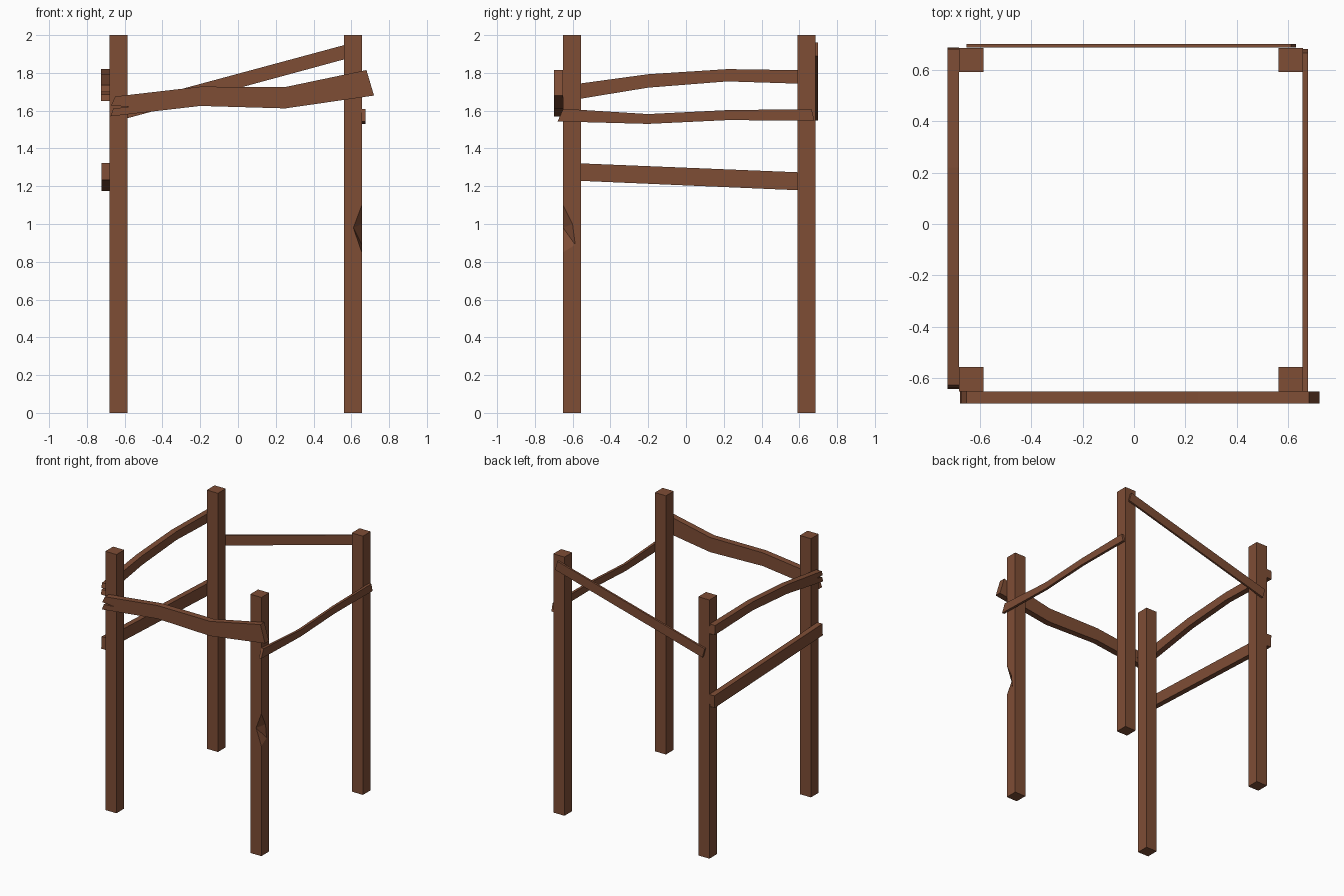
import bpy
import bmesh

cube = bpy.data.objects.get("Cube")
if cube:
    bpy.data.objects.remove(cube, do_unlink=True)

wood = bpy.data.materials.new("brown wood")
wood.use_nodes = True
colour = (0.21, 0.075, 0.036, 1)
wood.diffuse_color = colour
wood.node_tree.nodes["Principled BSDF"].inputs["Base Color"].default_value = colour


def make(name, bm):
    bmesh.ops.recalc_face_normals(bm, faces=bm.faces)
    mesh = bpy.data.meshes.new(name)
    bm.to_mesh(mesh)
    bm.free()
    mesh.materials.append(wood)
    obj = bpy.data.objects.new(name, mesh)
    bpy.context.collection.objects.link(obj)
    return obj


def post(name, x, y, size=0.095, height=2.0):
    bm = bmesh.new()
    bmesh.ops.create_cube(bm, size=1)
    bmesh.ops.scale(bm, vec=(size, size, height), verts=bm.verts)
    bmesh.ops.translate(bm, vec=(x, y, height / 2), verts=bm.verts)
    make(name, bm)


def chipped_post(name, x, y, size=0.095, height=2.0):
    """Post with a chip hacked out of its outer front corner."""
    bm = bmesh.new()
    h = size / 2
    corners = [(-h, -h), (h, -h), (h, h), (-h, h)]
    a, b, c, d = [bm.verts.new((x + i, y + j, 0)) for i, j in corners]
    e, f, g, k = [bm.verts.new((x + i, y + j, height)) for i, j in corners]
    top = bm.verts.new((x + h, y - h, 1.1))
    low = bm.verts.new((x + h, y - h, 0.85))
    front = bm.verts.new((x + h - 0.045, y - h, 0.98))
    side_up = bm.verts.new((x + h, y - h + 0.05, 1.0))
    side_low = bm.verts.new((x + h, y - h + 0.064, 0.89))
    for loop in ([a, b, low, front, top, f, e],
                 [b, c, g, f, top, side_up, side_low, low],
                 [c, d, k, g], [d, a, e, k], [a, b, c, d], [e, f, g, k],
                 [top, front, side_up], [front, side_low, side_up],
                 [front, low, side_low]):
        bm.faces.new(loop)
    make(name, bm)


def rail(name, axis, outline, start, end):
    """Plank: side outline (run, z) given thickness from start to end."""
    bm = bmesh.new()

    def place(run, z, depth):
        return (run, depth, z) if axis == "x" else (depth, run, z)

    face = bm.faces.new([bm.verts.new(place(r, z, start)) for r, z in outline])
    moved = bmesh.ops.extrude_face_region(bm, geom=[face], use_keep_orig=True)
    verts = [v for v in moved["geom"] if isinstance(v, bmesh.types.BMVert)]
    bmesh.ops.translate(bm, vec=place(0, 0, end - start), verts=verts)
    make(name, bm)


# Four corner posts
post("front_right_post", -0.632, -0.603)
post("back_right_post", -0.632, 0.637)
post("back_left_post", 0.608, 0.637)
chipped_post("front_left_post", 0.608, -0.603)

# Front rail, crooked with a split end
rail("front_rail", "x",
     [(-0.65, 1.675), (-0.2, 1.727), (0.25, 1.725), (0.68, 1.815),
      (0.72, 1.68), (0.25, 1.612), (-0.2, 1.625), (-0.675, 1.57),
      (-0.66, 1.612), (-0.57, 1.62), (-0.672, 1.627)], -0.698, -0.65)

# Back rail, thin and sloping
rail("back_rail", "x",
     [(-0.65, 1.62), (0.61, 1.96), (0.63, 1.89), (-0.63, 1.548)], 0.685, 0.7)

# Left rail, thin and wavy
rail("left_rail", "y",
     [(-0.65, 1.61), (-0.2, 1.582), (0.22, 1.603), (0.665, 1.608),
      (0.68, 1.547), (0.22, 1.55), (-0.2, 1.53), (-0.68, 1.543)], 0.655, 0.675)

# Right rails: bowed upper one with a split end, straight lower one
rail("right_upper_rail", "y",
     [(-0.625, 1.735), (-0.2, 1.793), (0.22, 1.82), (0.68, 1.813),
      (0.685, 1.74), (0.22, 1.755), (-0.2, 1.722), (-0.64, 1.65),
      (-0.63, 1.685), (-0.565, 1.705), (-0.635, 1.7)], -0.725, -0.68)
rail("right_lower_rail", "y",
     [(-0.635, 1.324), (0.685, 1.27), (0.68, 1.175), (-0.64, 1.232)],
     -0.722, -0.68)
